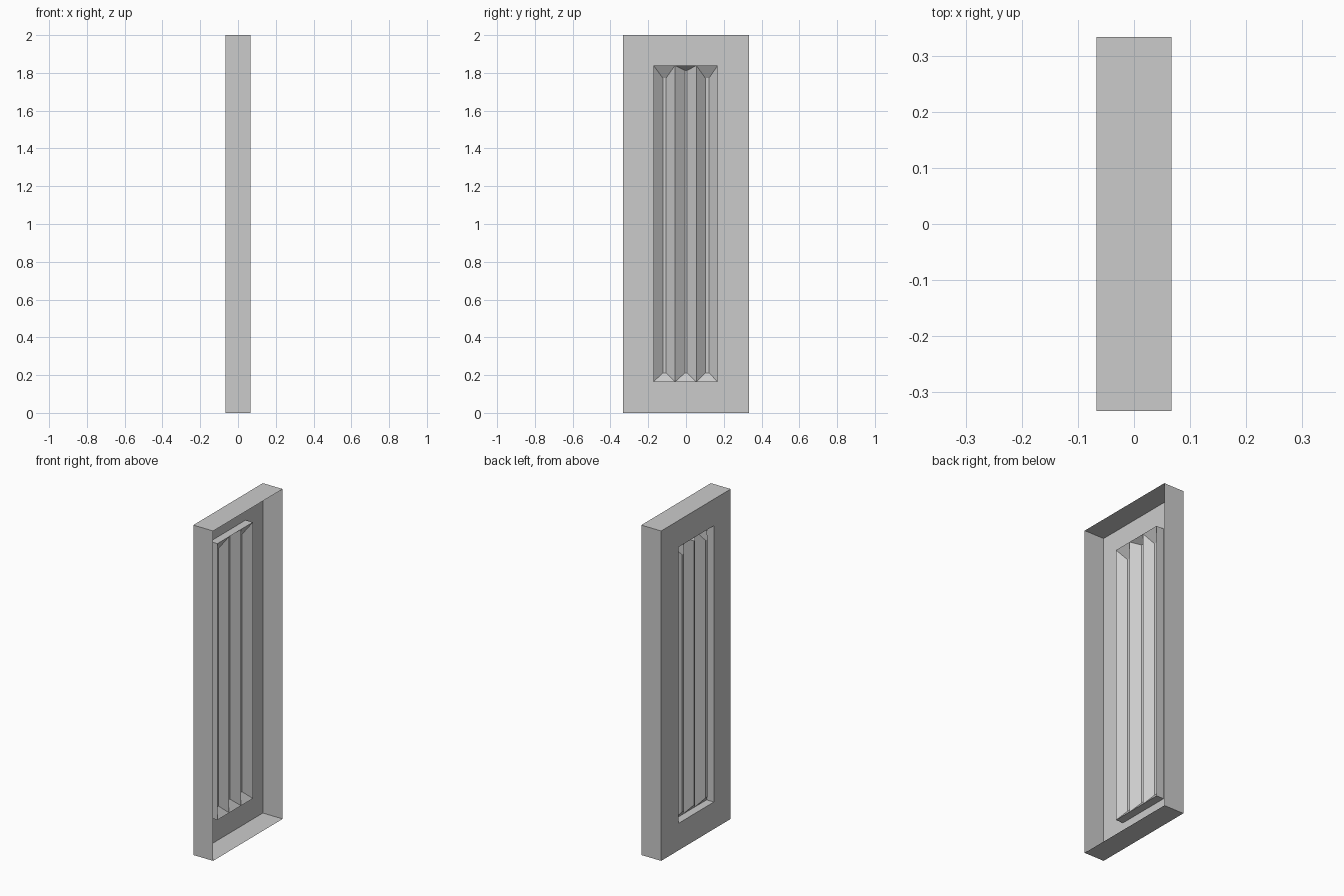
import bpy
import bmesh

cube = bpy.data.objects.get("Cube")
if cube:
    bpy.data.objects.remove(cube, do_unlink=True)

GREY = (0.6, 0.6, 0.6, 1.0)
grey = bpy.data.materials.new("plain grey")
grey.use_nodes = True
grey.diffuse_color = GREY
grey.node_tree.nodes["Principled BSDF"].inputs["Base Color"].default_value = GREY

# Tray: half sizes and height; window: edges in y and z
HX, HY, TOP = 0.0665, 0.333, 2.0
Y0, Y1, Z0, Z1 = -0.172, 0.168, 0.164, 1.839
RIDGE_X, FLOOR_X = -0.018, -0.058


def rect(x, y0, y1, z0, z1):
    """Corners of an upright rectangle that lies across x."""
    return [(x, y0, z0), (x, y1, z0), (x, y1, z1), (x, y0, z1)]


def loft(bm, a, b):
    """Four faces that join rectangle a to rectangle b."""
    for i in range(4):
        j = (i + 1) % 4
        bm.faces.new([bm.verts.new(p) for p in (a[i], a[j], b[j], b[i])])


def finish(bm, name):
    bmesh.ops.remove_doubles(bm, verts=bm.verts, dist=0.0005)
    bmesh.ops.recalc_face_normals(bm, faces=bm.faces)
    mesh = bpy.data.meshes.new(name)
    bm.to_mesh(mesh)
    bm.free()
    mesh.materials.append(grey)
    obj = bpy.data.objects.new(name, mesh)
    bpy.context.collection.objects.link(obj)
    return obj


# Open tray: thin rim, and a back wall with a window in it
bm = bmesh.new()
back = rect(-HX, -HY, HY, 0, TOP)
window = rect(-HX, Y0, Y1, Z0, Z1)
loft(bm, rect(HX, -HY, HY, 0, TOP), back)
loft(bm, back, window)
finish(bm, "tray")

# Raised surround of the window
bm = bmesh.new()
loft(bm, window, rect(RIDGE_X, Y0, Y1, Z0, Z1))
finish(bm, "window_surround")

# Three tapered flutes: floor edges in y, and floor top
bm = bmesh.new()
step = (Y1 - Y0) / 3
floors = [(-0.123, -0.105, 1.773), (-0.005, 0.005, 1.812), (0.102, 0.122, 1.773)]
for i, (f0, f1, ftop) in enumerate(floors):
    mouth = rect(RIDGE_X, Y0 + i * step, Y0 + (i + 1) * step, Z0, Z1)
    floor = rect(FLOOR_X, f0, f1, 0.212, ftop)
    loft(bm, mouth, floor)
    bm.faces.new([bm.verts.new(p) for p in floor])
finish(bm, "flutes")
